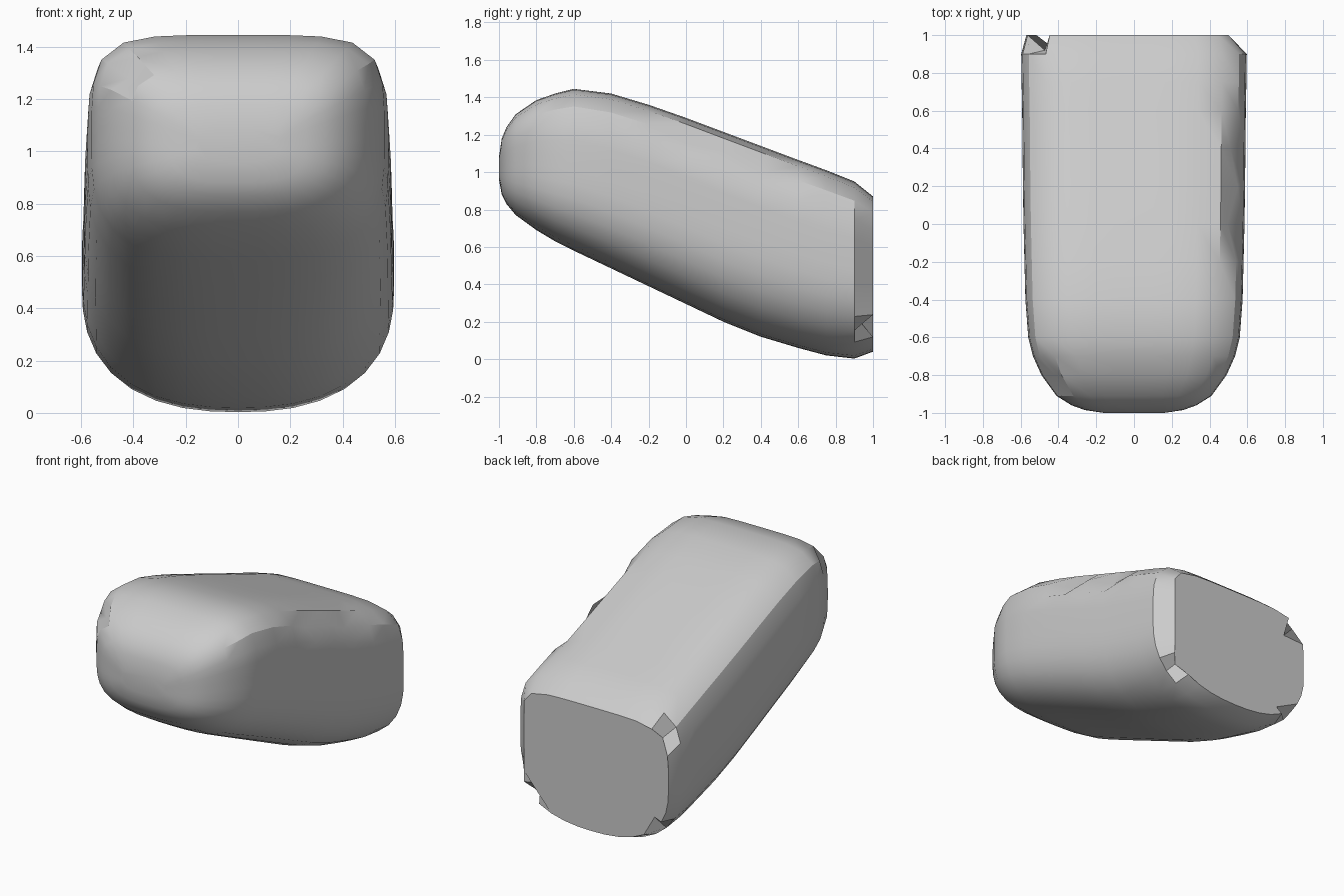
import bpy, bmesh, math
from mathutils import Vector

cube = bpy.data.objects.get("Cube")
if cube:
    bpy.data.objects.remove(cube, do_unlink=True)

mat = bpy.data.materials.new("plain grey")
mat.use_nodes = True
GREY = (0.6, 0.6, 0.6, 1)
mat.diffuse_color = GREY
mat.node_tree.nodes["Principled BSDF"].inputs["Base Color"].default_value = GREY

# Stations along the body: y, half width, underside height, top height
STATIONS = [
    (-1.0, 0.16, 0.96, 1.08), (-0.985, 0.26, 0.88, 1.18), (-0.96, 0.33, 0.83, 1.24),
    (-0.91, 0.41, 0.77, 1.31), (-0.8, 0.49, 0.69, 1.385), (-0.7, 0.535, 0.63, 1.42),
    (-0.6, 0.56, 0.58, 1.445), (-0.4, 0.575, 0.485, 1.42), (-0.2, 0.58, 0.39, 1.36),
    (0.0, 0.585, 0.295, 1.29), (0.2, 0.588, 0.2, 1.215), (0.4, 0.59, 0.12, 1.14),
    (0.6, 0.592, 0.06, 1.065), (0.75, 0.595, 0.02, 1.01), (0.9, 0.597, 0.003, 0.95),
    (1.0, 0.57, 0.04, 0.87),
]
SIDES = 36


def section(y, half, low, high):
    """Boxy upper half, rounder lower half, rounder still toward the back."""
    mid, h = (low + high) / 2, (high - low) / 2
    points = []
    for i in range(SIDES):
        a = math.tau * i / SIDES
        c, s = math.cos(a), math.sin(a)
        n = 5 if s >= 0 else 3.1 - 0.7 * (y + 1) / 2
        r = (abs(c) ** n + abs(s) ** n) ** (-1 / n)
        points.append(Vector((half * c * r, y, mid + h * s * r)))
    return points


bm = bmesh.new()
rings = [[bm.verts.new(p) for p in section(*st)] for st in STATIONS]

# Chamfer on the left back edge
for v in rings[-1]:
    v.co.x = min(v.co.x, 0.5)

# Small dents along the upper edges and lower back corners: spot, push
DENTS = [
    ((0.54, 0.0, 1.24), (-0.05, 0, -0.03)), ((0.54, 0.4, 1.1), (-0.04, 0, -0.03)),
    ((-0.54, 1, 0.85), (0.06, -0.08, -0.02)), ((-0.46, -0.8, 1.36), (0.04, 0, -0.03)),
    ((-0.45, 1, 0.15), (0.05, -0.08, 0.04)), ((0.45, 1, 0.15), (-0.03, -0.08, 0.04)),
]
for spot, push in DENTS:
    target = min(bm.verts, key=lambda v: (v.co - Vector(spot)).length)
    target.co += Vector(push)

# Skin and end caps
for a, b in zip(rings, rings[1:]):
    for i in range(SIDES):
        j = (i + 1) % SIDES
        bm.faces.new((a[i], a[j], b[j], b[i]))
bm.faces.new(rings[0])
bm.faces.new(rings[-1])
bmesh.ops.recalc_face_normals(bm, faces=bm.faces[:])
mesh = bpy.data.meshes.new("rounded_body")
bm.to_mesh(mesh)
bm.free()
mesh.materials.append(mat)
body = bpy.data.objects.new("rounded_body", mesh)
bpy.context.collection.objects.link(body)
bpy.context.view_layer.objects.active = body
body.select_set(True)
bpy.ops.object.shade_smooth_by_angle(angle=math.radians(30))
